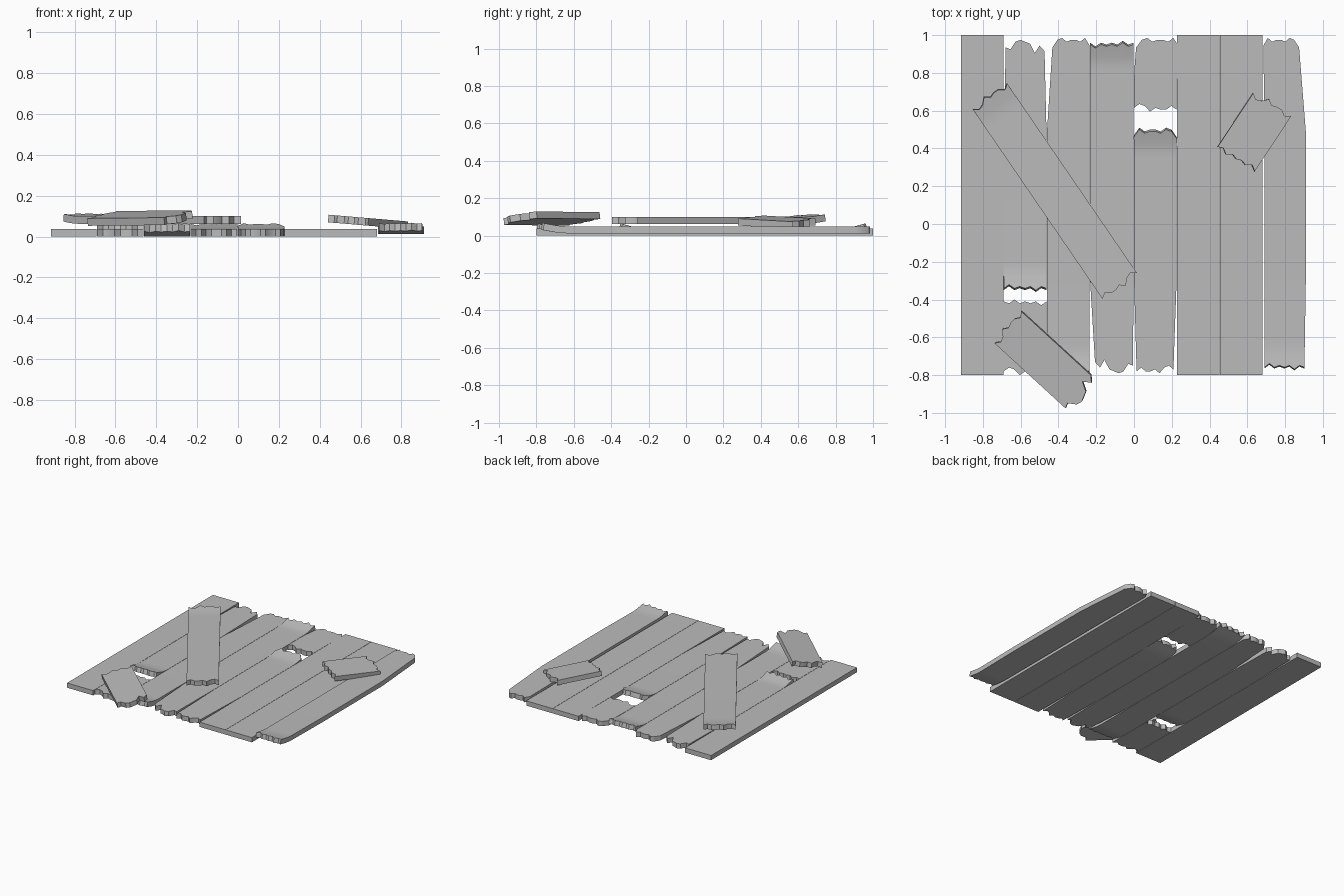
import bpy
import bmesh
from math import radians
from mathutils import Matrix, Vector

if "Cube" in bpy.data.objects:
    bpy.data.objects.remove(bpy.data.objects["Cube"])

THICK = 0.037
CURL_ZONE = 0.16

wood = bpy.data.materials.new("weathered grey")
wood.use_nodes = True
grey = (0.5, 0.5, 0.5, 1)
wood.diffuse_color = grey
wood.node_tree.nodes["Principled BSDF"].inputs["Base Color"].default_value = grey

# Splintered end profiles: hundredths cut back from the end, across the width
SQUARE = [0] * 9
TORN = [4, 5, 1, 0, 1, 2, 7, 3, 6]
CHIPPED = [5, 1, 0, 2, 1, 1, 2, 0, 4]
NOTCHED = [2, 4, 3, 0, 2, 1, 1, 3, 1]
FRAYED = [1, 3, 1, 2, 1, 2, 0, 2, 1]


def flip(profile):
    return profile[::-1]


def plank(name, x, y, front=SQUARE, back=SQUARE, curl=(0, 0), pinch_front=(0, 0),
          pinch_back=(0, 0), z=0.0, place=None, tilt=(0, 0)):
    """Board spanning x and y; curl lifts its ends, pinch narrows them, tilt slopes it."""
    y0, y1 = y
    steps = [0.08, 0.11, 0.135, CURL_ZONE]
    fade = min(0.5, (y1 - y0) / 2)
    rows = [None] + [y0 + s for s in steps]
    if y1 - y0 > 1.1:
        rows += [y0 + fade, y1 - fade]
    rows += [y1 - s for s in reversed(steps)] + [None]

    bm = bmesh.new()
    grid = []
    last = len(SQUARE) - 1
    for r, row in enumerate(rows):
        line = []
        for i in range(last + 1):
            v = row
            if v is None:
                v = y0 + front[i] / 100 if r == 0 else y1 - back[i] / 100
            near_front = max(0, 1 - (v - y0) / fade)
            near_back = max(0, 1 - (y1 - v) / fade)
            left = x[0] + pinch_front[0] * near_front + pinch_back[0] * near_back
            right = x[1] - pinch_front[1] * near_front - pinch_back[1] * near_back
            lift = (curl[0] * max(0, 1 - (v - y0) / CURL_ZONE) ** 2
                    + curl[1] * max(0, 1 - (y1 - v) / CURL_ZONE) ** 2)
            p = Vector((left + (right - left) * i / last, v, z + lift))
            p.z += tilt[0] * p.x + tilt[1] * p.y if place is None else 0
            if place is not None:
                cx, cy, angle = place
                p = Matrix.Rotation(radians(angle), 3, "Z") @ p
                p.z += tilt[0] * p.x + tilt[1] * p.y
                p += Vector((cx, cy, 0))
            line.append(bm.verts.new(p))
        grid.append(line)
    for a, b in zip(grid, grid[1:]):
        for i in range(last):
            bm.faces.new((a[i], a[i + 1], b[i + 1], b[i]))

    mesh = bpy.data.meshes.new(name)
    bm.to_mesh(mesh)
    bm.free()
    mesh.materials.append(wood)
    obj = bpy.data.objects.new(name, mesh)
    bpy.context.collection.objects.link(obj)

    # Thicken upwards, then smooth the curls while keeping the edges crisp
    solid = obj.modifiers.new("thickness", "SOLIDIFY")
    solid.thickness = THICK
    solid.offset = 1
    bpy.ops.object.select_all(action="DESELECT")
    obj.select_set(True)
    bpy.context.view_layer.objects.active = obj
    bpy.ops.object.modifier_apply(modifier=solid.name)
    bpy.ops.object.shade_smooth_by_angle(angle=radians(30))
    return obj


def loose(name, place, width, length, **options):
    return plank(name, (-width / 2, width / 2), (-length / 2, length / 2),
                 place=place, **options)


# Whole square-cut boards
for label, x in (("right_edge", (-0.917, -0.692)),
                 ("left_inner", (0.228, 0.452)),
                 ("left_outer", (0.454, 0.68))):
    plank(label + "_board", x, (-0.8, 1.0))

# Broken board on the right
plank("right_broken_board_back", (-0.69, -0.463), (-0.36, 0.975), FRAYED, TORN,
      curl=(0.03, 0), pinch_back=(0.012, 0.012))
plank("right_broken_board_front", (-0.69, -0.463), (-0.8, -0.4), NOTCHED, flip(FRAYED))

# Splintered middle boards
plank("middle_right_board", (-0.461, -0.235), (-0.8, 0.985), FRAYED, CHIPPED,
      curl=(0.03, 0), pinch_back=(0.032, 0))
plank("middle_board", (-0.233, -0.002), (-0.79, 0.97), flip(TORN), FRAYED,
      curl=(0, 0.03), pinch_front=(0.03, 0.004))

# Broken board left of the middle
plank("middle_left_board_front", (0.0, 0.226), (-0.79, 0.51), flip(NOTCHED), flip(CHIPPED),
      curl=(0, 0.03), pinch_front=(0.014, 0.018))
plank("middle_left_board_back", (0.0, 0.226), (0.595, 0.985), NOTCHED, CHIPPED,
      pinch_back=(0.015, -0.01))

# Raised splintered board on the left edge
plank("left_edge_board", (0.69, 0.91), (-0.775, 0.985), FRAYED, flip(CHIPPED), z=0.012,
      curl=(0.02, 0), pinch_front=(0, 0.008), pinch_back=(-0.005, 0.04))

# Loose boards lying on top
loose("loose_long_board", (-0.42, 0.175, 34.4), 0.228, 1.25, z=0.063,
      front=flip(NOTCHED), back=NOTCHED, curl=(0, 0.015))
loose("loose_front_board", (-0.465, -0.725, 47.5), 0.22, 0.57, z=0.073,
      front=TORN, back=NOTCHED, tilt=(0.115, 0.115))
loose("loose_left_board", (0.635, 0.49, -33.5), 0.235, 0.37, z=0.054,
      front=flip(FRAYED), back=NOTCHED, tilt=(-0.085, 0))
